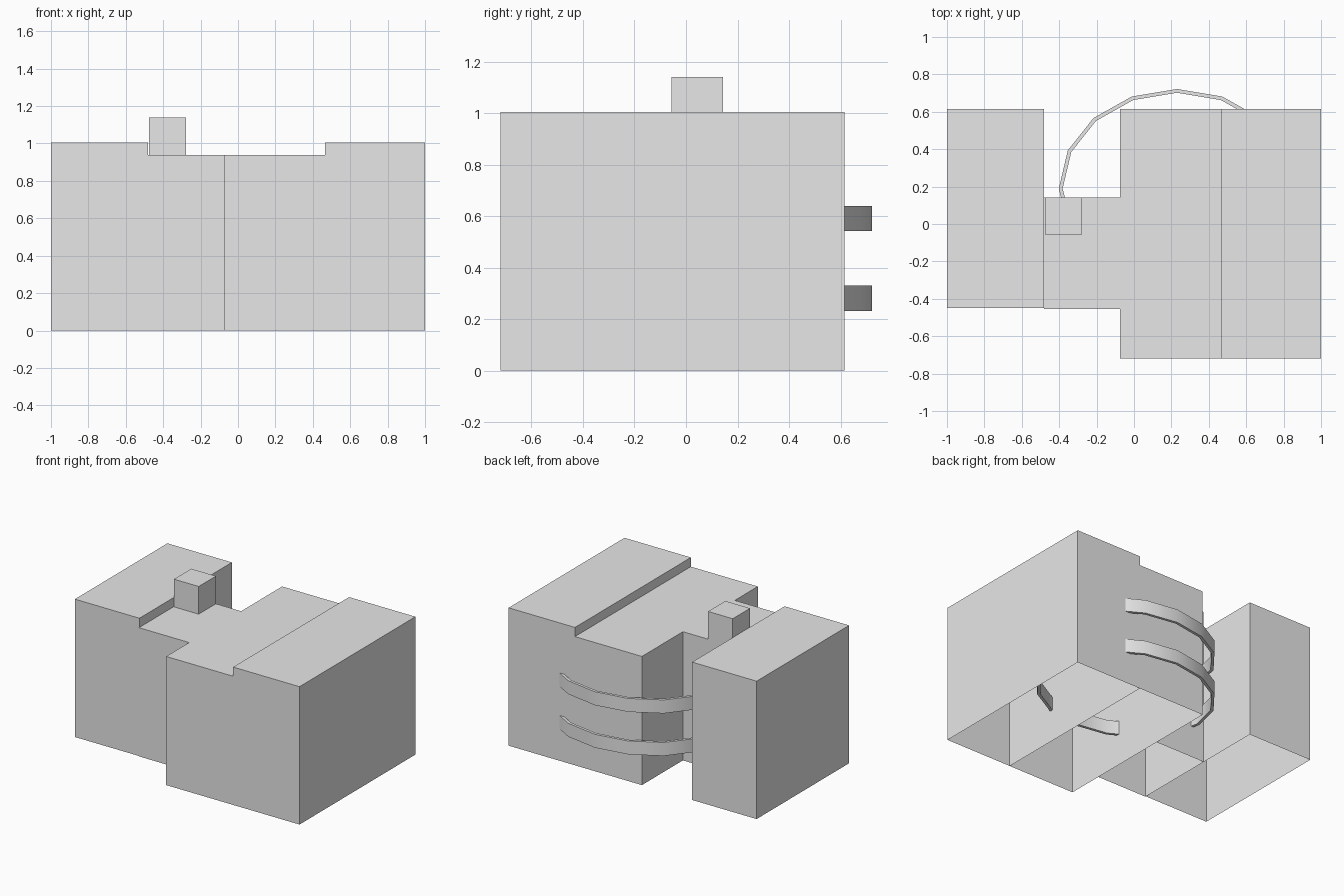
import bpy
import bmesh
from mathutils import Matrix, Vector

old = bpy.data.objects.get("Cube")
if old:
    bpy.data.objects.remove(old, do_unlink=True)

grey = bpy.data.materials.new("plain_grey")
grey.use_nodes = True
grey.diffuse_color = (0.8, 0.8, 0.8, 1)
grey.node_tree.nodes["Principled BSDF"].inputs["Base Color"].default_value = (0.8, 0.8, 0.8, 1)


def add_object(name, bm):
    mesh = bpy.data.meshes.new(name)
    bm.to_mesh(mesh)
    bm.free()
    mesh.materials.append(grey)
    obj = bpy.data.objects.new(name, mesh)
    bpy.context.collection.objects.link(obj)
    return obj


def open_box(name, low, high):
    """Box shell between two corners, without a floor."""
    low, high = Vector(low), Vector(high)
    bm = bmesh.new()
    bmesh.ops.create_cube(bm, size=1, matrix=Matrix.LocRotScale((low + high) / 2, None, high - low))
    bm.normal_update()
    floor = [f for f in bm.faces if f.normal.z < -0.5]
    bmesh.ops.delete(bm, geom=floor, context='FACES')
    return add_object(name, bm)


def band(name, center, radii, bottom, height, thickness):
    """Thin upright oval hoop."""
    bm = bmesh.new()
    place = Matrix.LocRotScale(Vector((*center, bottom)), None, Vector((*radii, 1)))
    bmesh.ops.create_circle(bm, segments=16, radius=1, matrix=place)
    walls = bmesh.ops.extrude_edge_only(bm, edges=bm.edges[:])["geom"]
    top = [v for v in walls if isinstance(v, bmesh.types.BMVert)]
    bmesh.ops.translate(bm, verts=top, vec=(0, 0, height))
    bmesh.ops.recalc_face_normals(bm, faces=bm.faces[:])
    # Make every wall face outward so the thickness goes inward
    bm.normal_update()
    middle = Vector((*center, 0))
    inward = [f for f in bm.faces if (f.calc_center_median() - middle).xy.dot(f.normal.xy) < 0]
    bmesh.ops.reverse_faces(bm, faces=inward)
    obj = add_object(name, bm)
    solid = obj.modifiers.new("thickness", 'SOLIDIFY')
    solid.thickness = thickness
    solid.offset = -1
    solid.use_even_offset = True
    bpy.ops.object.select_all(action='DESELECT')
    bpy.context.view_layer.objects.active = obj
    obj.select_set(True)
    bpy.ops.object.modifier_apply(modifier=solid.name)
    bpy.ops.object.shade_smooth_by_angle(angle=0.7)
    return obj


# Main blocks
open_box("left_wing", (0.465, -0.72, 0), (1, 0.615, 1.005))
open_box("centre_block", (-0.075, -0.72, 0), (0.465, 0.615, 0.938))
open_box("link_block", (-0.48, -0.455, 0), (-0.075, 0.143, 0.938))
open_box("right_wing", (-1, -0.45, 0), (-0.48, 0.615, 1.005))

# Chimney on the link roof
open_box("chimney", (-0.477, -0.056, 0.938), (-0.278, 0.143, 1.14))

# Oval hoops running through the blocks
for name, bottom in (("lower_band", 0.232), ("upper_band", 0.542)):
    band(name, (0.23, 0.19), (0.632, 0.532), bottom, 0.098, 0.02)
